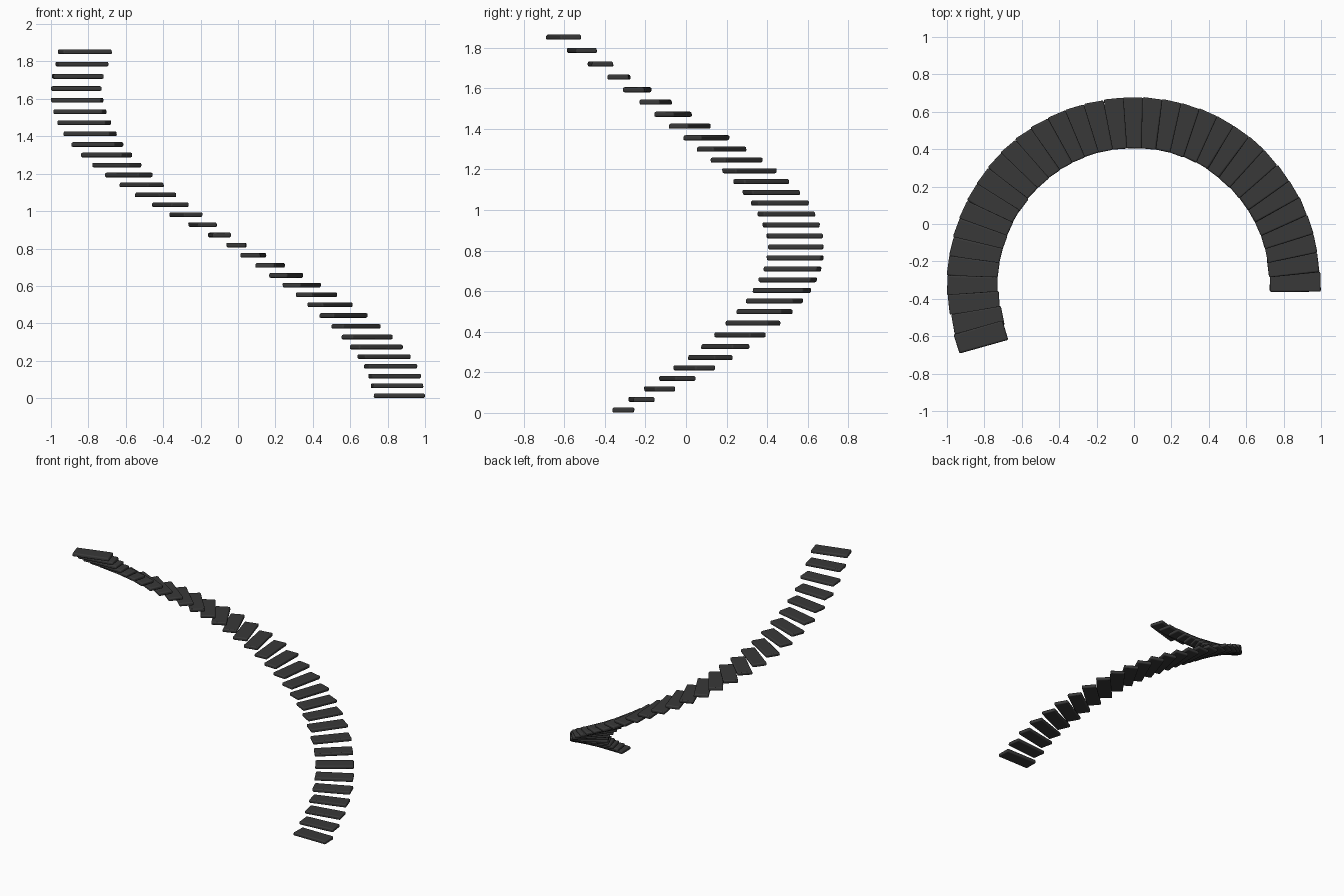
import bpy, math, random
from mathutils import Vector, Matrix

if "Cube" in bpy.data.objects:
    bpy.data.objects.remove(bpy.data.objects["Cube"])

random.seed(4)
COUNT = 34
LENGTH, DEPTH, THICK = 0.271, 0.105, 0.025

# Rising curved path: one tread centre for every third step
path = [Vector(p) for p in (
    (0.8625, -0.308, 0.0135), (0.815, -0.043, 0.170), (0.690, 0.195, 0.327),
    (0.4925, 0.387, 0.499), (0.2575, 0.5025, 0.656), (-0.0075, 0.541, 0.818),
    (-0.2775, 0.495, 0.980), (-0.515, 0.372, 1.140), (-0.7025, 0.177, 1.300),
    (-0.821, -0.064, 1.472), (-0.865, -0.330, 1.655), (-0.8175, -0.604, 1.852))]
pts = [2 * path[0] - path[1]] + path + [2 * path[-1] - path[-2]]


def on_path(t):
    """Catmull-Rom point on the path, t counted in path points."""
    i = min(int(t), len(path) - 2)
    u = t - i
    a, b, c, d = pts[i:i + 4]
    return 0.5 * (2 * b + (c - a) * u + (2 * a - 5 * b + 4 * c - d) * u**2
                  + (3 * b - a - 3 * c + d) * u**3)


stone = bpy.data.materials.new("dark_stone")
stone.diffuse_color = (0.04, 0.04, 0.04, 1)
stone.use_nodes = True
stone.node_tree.nodes["Principled BSDF"].inputs["Base Color"].default_value = stone.diffuse_color


def tread(index):
    # Worn slab: long side points radially, edges softly rounded
    angle = math.radians(196.0 * index / (COUNT - 1))
    bpy.ops.mesh.primitive_cube_add(size=1)
    ob = bpy.context.object
    ob.name = f"stair_tread_{index + 1:02d}"
    ob.data.transform(Matrix.Diagonal((LENGTH, DEPTH, THICK, 1)))
    for v in ob.data.vertices:
        v.co.x += random.uniform(-0.003, 0.003)
        v.co.y += random.uniform(-0.003, 0.003)
    ob.location = on_path(index / 3)
    ob.rotation_euler.z = angle
    ob.data.materials.append(stone)
    bevel = ob.modifiers.new("soft_edges", 'BEVEL')
    bevel.width = 0.008
    bevel.segments = 3
    bpy.ops.object.shade_smooth_by_angle(angle=math.radians(35))


# Floating spiral flight
for n in range(COUNT):
    tread(n)
